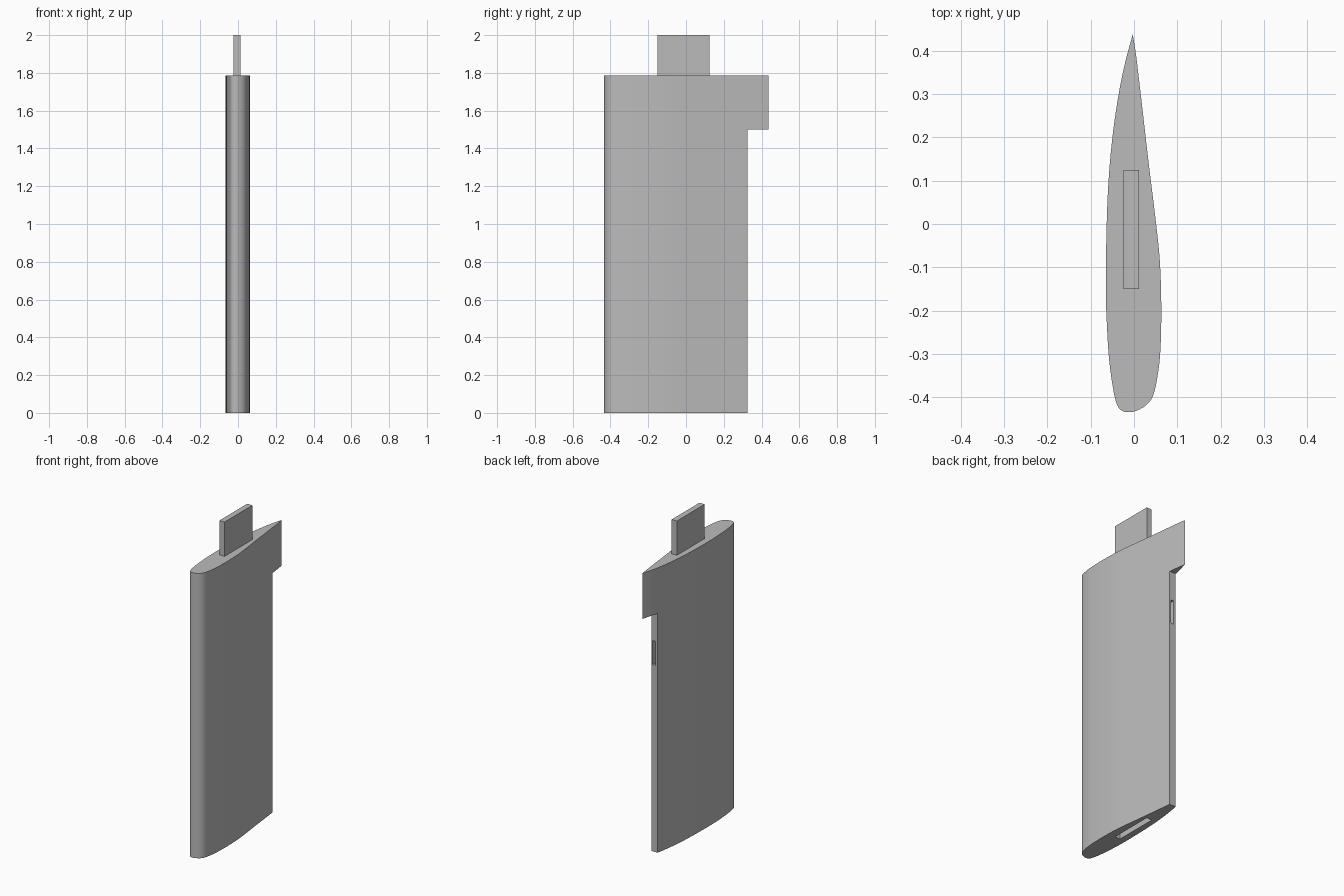
import bpy
import bmesh
from mathutils import Vector

BODY_TOP = 1.785
NOTCH_Y, NOTCH_Z = 0.325, 1.5

if "Cube" in bpy.data.objects:
    bpy.data.objects.remove(bpy.data.objects["Cube"], do_unlink=True)

grey = bpy.data.materials.new("light grey")
grey.use_nodes = True
colour = (0.5, 0.5, 0.5, 1)
grey.diffuse_color = colour
grey.node_tree.nodes["Principled BSDF"].inputs["Base Color"].default_value = colour


def finish(bm, name):
    bmesh.ops.recalc_face_normals(bm, faces=bm.faces[:])
    mesh = bpy.data.meshes.new(name)
    bm.to_mesh(mesh)
    bm.free()
    mesh.materials.append(grey)
    obj = bpy.data.objects.new(name, mesh)
    bpy.context.collection.objects.link(obj)
    return obj


def box(name, low, high):
    low, high = Vector(low), Vector(high)
    bm = bmesh.new()
    bmesh.ops.create_cube(bm, size=1)
    bmesh.ops.scale(bm, vec=high - low, verts=bm.verts[:])
    bmesh.ops.translate(bm, vec=(low + high) / 2, verts=bm.verts[:])
    return finish(bm, name)


def smooth_path(points, steps):
    """Catmull-Rom curve through the points, open at both ends."""
    pts = [Vector(p) for p in points]
    pts = [pts[0]] + pts + [pts[-1]]
    path = []
    for a, b, c, d in zip(pts, pts[1:], pts[2:], pts[3:]):
        for i in range(steps):
            t = i / steps
            path.append(b + (c - a) * t / 2
                        + (a - b * 2.5 + c * 2 - d / 2) * t * t
                        + (b * 3 - a - c * 3 + d) * t ** 3 / 2)
    return path


# Aerofoil outline, from the sharp tail round the blunt nose and back
outline = [(-.003, .437), (-.009, .415), (-.02, .374), (-.034, .307),
           (-.048, .215), (-.058, .11), (-.063, 0), (-.065, -.15),
           (-.062, -.243), (-.057, -.316), (-.048, -.381), (-.04, -.414),
           (-.03, -.429), (-.014, -.434), (.007, -.43), (.03, -.416),
           (.045, -.393), (.055, -.346), (.061, -.289), (.063, -.196),
           (.06, -.092), (.051, 0), (.034, .139), (.016, .295),
           (.004, .395), (-.003, .437)]

# Main blade, extruded upwards
bm = bmesh.new()
base = bm.faces.new([bm.verts.new((p.x, p.y, 0)) for p in smooth_path(outline, 4)])
grown = bmesh.ops.extrude_face_region(bm, geom=[base], use_keep_orig=True)
top = [v for v in grown["geom"] if isinstance(v, bmesh.types.BMVert)]
bmesh.ops.translate(bm, vec=(0, 0, BODY_TOP), verts=top)
blade = finish(bm, "blade_body")

# Rear notch, bottom socket that matches the tab, and slot in the rear face
cutters = [
    box("notch_cutter", (-.3, NOTCH_Y, -.1), (.3, .6, NOTCH_Z)),
    box("socket_cutter", (-.024, -.15, -.1), (.012, .125, .22)),
    box("rear_slot_cutter", (-.016, .22, 1.17), (.003, .4, 1.32)),
]
bpy.context.view_layer.objects.active = blade
for cutter in cutters:
    cut = blade.modifiers.new(cutter.name, "BOOLEAN")
    cut.operation = "DIFFERENCE"
    cut.solver = "EXACT"
    cut.object = cutter
    bpy.ops.object.modifier_apply(modifier=cut.name)
    bpy.data.objects.remove(cutter, do_unlink=True)

# Round the sides while keeping the cut edges crisp
bpy.ops.object.select_all(action="DESELECT")
blade.select_set(True)
bpy.ops.object.shade_smooth_by_angle(angle=0.6)

# Joining tab on top
box("top_tab", (-.024, -.15, BODY_TOP), (.012, .125, 2))
